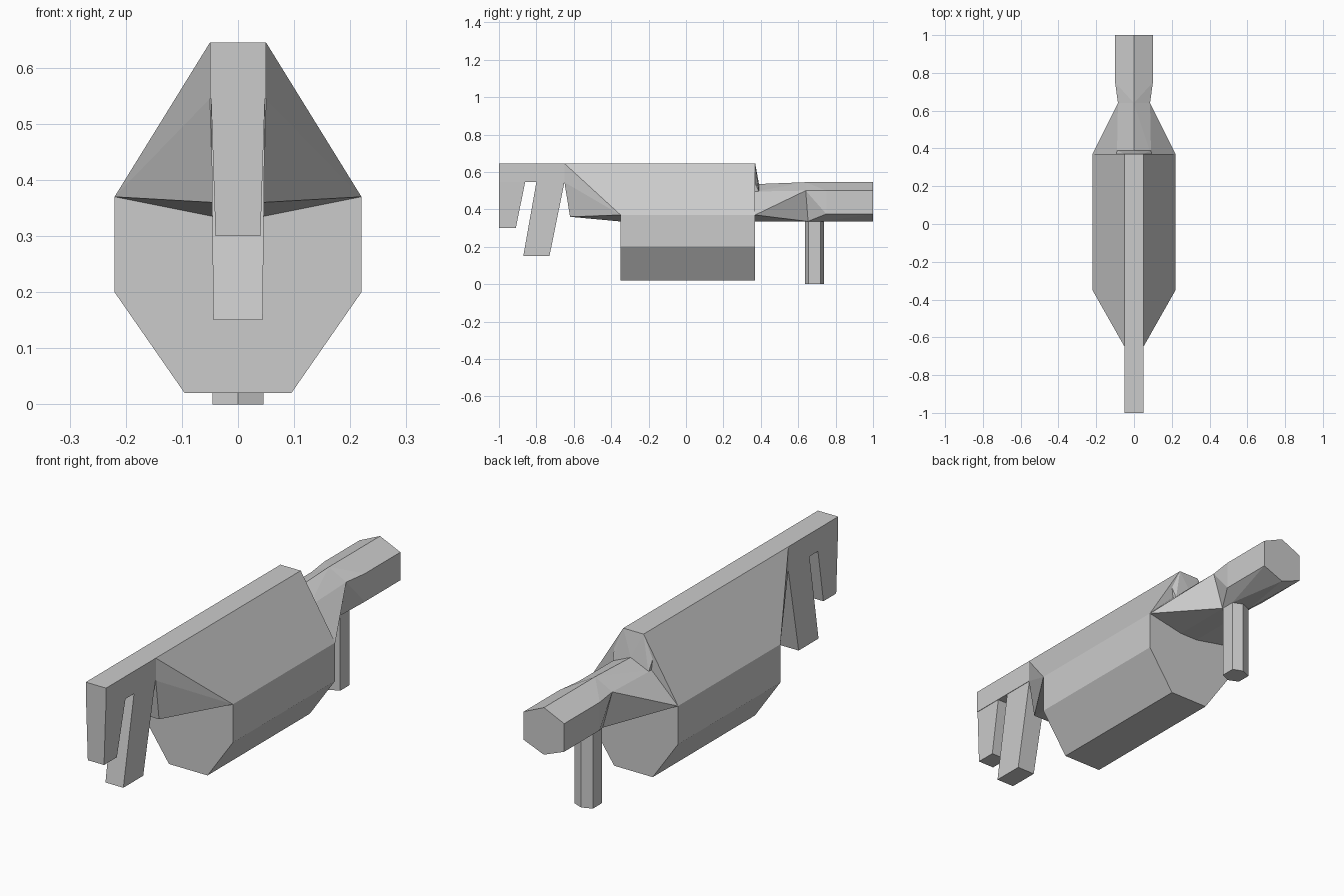
import bpy, bmesh

if "Cube" in bpy.data.objects:
    bpy.data.objects.remove(bpy.data.objects["Cube"])


def hull(name, points):
    """Convex flat-faced part from half-points, mirrored across x = 0."""
    bm = bmesh.new()
    full = {(s * x, y, z) for x, y, z in points for s in (1, -1)}
    for p in sorted(full):
        bm.verts.new(p)
    res = bmesh.ops.convex_hull(bm, input=bm.verts[:])
    loose = [v for v in bm.verts if not v.link_faces]
    bmesh.ops.delete(bm, geom=loose, context='VERTS')
    bmesh.ops.dissolve_limit(bm, angle_limit=0.01, verts=bm.verts[:], edges=bm.edges[:])
    bmesh.ops.recalc_face_normals(bm, faces=bm.faces[:])
    me = bpy.data.meshes.new(name)
    bm.to_mesh(me)
    bm.free()
    ob = bpy.data.objects.new(name, me)
    bpy.context.collection.objects.link(ob)
    return ob


def section(profile, *ys):
    return [(x, y, z) for y in ys for x, z in profile]


# Faceted central body with sloped sides up to the rail
hull("central_body", section([(.095, .02), (.22, .20), (.22, .37),
                              (.095, .545), (.05, .645)], -.35, .37))

# Front fairing narrowing to the rail
hull("front_fairing", [(.22, -.35, .37), (.095, -.35, .545), (.05, -.35, .645),
                       (.05, -.65, .645), (.05, -.65, .545),
                       (.045, -.62, .36), (.045, -.35, .335)])

# Top rail nose and the two slanted prongs below it
hull("rail_nose", section([(.05, .645), (.05, .545)], -1, -.65))
for name, top, bottom, width, z in (
        ("front_prong", (-1, -.86), (-1, -.91), .04, .30),
        ("rear_prong", (-.80, -.65), (-.87, -.73), .044, .15)):
    hull(name, section([(.048, .545)], *top) + section([(width, z)], *bottom))

# Sloped back end of the rail
hull("rail_back", [(.05, .37, .645), (.095, .37, .545), (.088, .37, .49),
                   (.088, .39, .49), (0, .39, .535)])

# Rear fairing narrowing to the stock
hull("rear_fairing", [(.22, .37, .37), (.09, .37, .495), (.088, .39, .49),
                      (0, .38, .535), (0, .64, .545), (.085, .64, .5),
                      (.045, .655, .335), (.045, .37, .335)])

# Hexagonal stock, flaring out behind the grip
hexagon = [(0, .545), (.1, .5), (.1, .375), (0, .335)]
hull("stock", [(0, .64, .545), (.085, .64, .5), (.045, .65, .335),
               (.045, .72, .335)] + section(hexagon, .75, 1))

# Hexagonal grip standing on the ground
grip = [(0, .635), (.045, .655), (.045, .72), (0, .738)]
hull("grip", [(x, y, z) for x, y in grip for z in (0, .36)])
